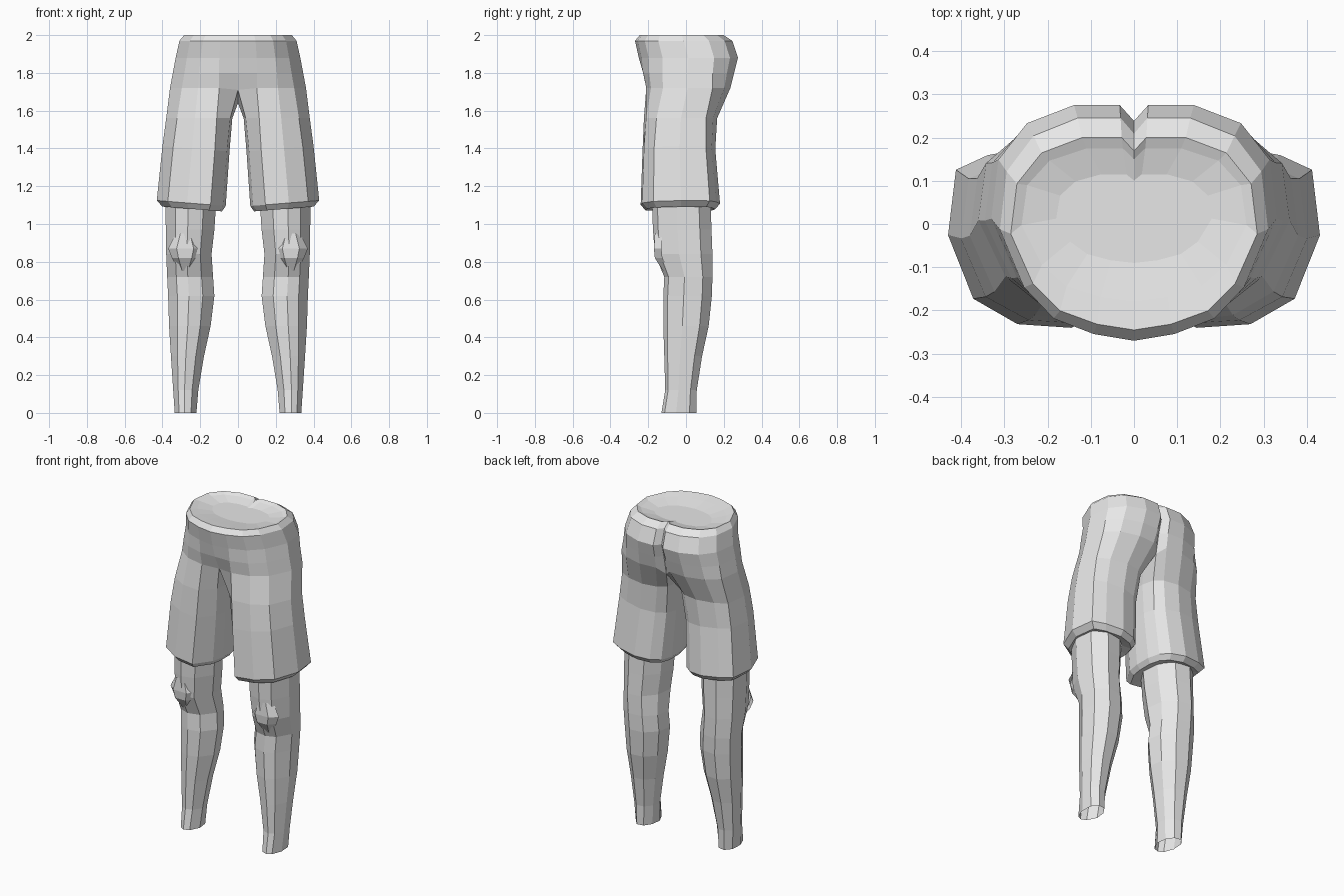
import bpy
import bmesh

default_cube = bpy.data.objects.get("Cube")
if default_cube:
    bpy.data.objects.remove(default_cube, do_unlink=True)

# One plain grey for everything
grey = bpy.data.materials.new("light_grey")
grey.use_nodes = True
colour = (0.8, 0.8, 0.8, 1)
grey.diffuse_color = colour
grey.node_tree.nodes["Principled BSDF"].inputs["Base Color"].default_value = colour


def place(profile, inner, outer, front, back):
    """Stretch a unit cross-section to the given extents."""
    return [(inner + u * (outer - inner), front + v * (back - front))
            for u, v in profile]


def blend_profiles(first, second, amount):
    """Mix two cross-sections point by point."""
    return [(a[0] + (b[0] - a[0]) * amount, a[1] + (b[1] - a[1]) * amount)
            for a, b in zip(first, second)]


def loft(name, rings, skip_face=None, cap_points=0):
    """Join rings into flat faces, then mirror the half across x."""
    bm = bmesh.new()
    loops = [[bm.verts.new(point) for point in ring] for ring in rings]
    count = len(rings[0])
    for level, (upper, lower) in enumerate(zip(loops, loops[1:])):
        for i in range(count):
            j = (i + 1) % count
            if skip_face and skip_face(level, i):
                continue
            bm.faces.new((upper[i], upper[j], lower[j], lower[i]))
    if cap_points:
        bm.faces.new(loops[0][:cap_points])
    loose = [vert for vert in bm.verts if not vert.link_faces]
    bmesh.ops.delete(bm, geom=loose, context="VERTS")
    bmesh.ops.recalc_face_normals(bm, faces=bm.faces)
    mesh = bpy.data.meshes.new(name)
    bm.to_mesh(mesh)
    bm.free()
    mesh.materials.append(grey)
    part = bpy.data.objects.new(name, mesh)
    bpy.context.collection.objects.link(part)
    mirror = part.modifiers.new("mirror", "MIRROR")
    mirror.use_clip = True
    mirror.merge_threshold = 0.001
    return part


# Half cross-sections: front centre, round the outside, back centre, inner side
pelvis_profile = [(0, 0), (.3, .03), (.6, .1), (.82, .24), (1, .5), (.95, .76),
                  (.75, .92), (.42, 1), (.1, 1), (0, .93), (0, .65), (0, .35)]
thigh_profile = [(.04, .26), (.22, 0), (.56, .02), (.84, .16), (1, .51), (.95, .87),
                 (.75, .95), (.45, 1), (.2, .95), (.06, .85), (0, .68), (0, .45)]

# Shorts levels: height, inner, outer, front, back, share of thigh shape
shorts_levels = [
    (1.975, 0, .18, -.09, .115, 0),
    (1.99, 0, .26, -.18, .175, 0),
    (2, 0, .285, -.245, .2, 0),
    (1.97, 0, .31, -.27, .245, 0),
    (1.88, 0, .33, -.25, .275, 0),
    (1.8, 0, .345, -.24, .255, .1),
    (1.72, 0, .36, -.22, .235, .3),
    (1.56, .03, .38, -.225, .165, .8),
    (1.4, .045, .4, -.23, .155, 1),
    (1.11, .065, .43, -.24, .18, 1),
    (1.08, .085, .4, -.215, .155, 1),
    (1.09, .14, .36, -.16, .115, 1),
]
crotch_level = 6
crotch_drop = {0: .01, 9: .04, 10: .08, 11: .08}
inner_columns = (9, 10, 11)

shorts_rings = []
for level, (z, inner, outer, front, back, share) in enumerate(shorts_levels):
    profile = blend_profiles(pelvis_profile, thigh_profile, share)
    ring = []
    for i, (x, y) in enumerate(place(profile, inner, outer, front, back)):
        height = z
        if level <= crotch_level and (i == 0 or i in inner_columns):
            x = 0
        if level == crotch_level:
            height -= crotch_drop.get(i, 0)
        if share == 1:
            height += .08 * (x - .25)  # hem rises towards the outside
        ring.append((x, y, height))
    shorts_rings.append(ring)

loft("shorts", shorts_rings,
     lambda level, i: level < crotch_level and i in inner_columns,
     cap_points=10)

# Lower legs: height, inner, outer, front, back
shin_profile = [(.25, .07), (.55, 0), (.8, .09), (1, .42), (.96, .8),
                (.68, 1), (.32, .96), (.06, .72), (0, .38)]
leg_levels = [
    (1.12, .115, .385, -.18, .13),
    (.97, .125, .382, -.175, .135),
    (.84, .14, .38, -.165, .14),
    (.72, .132, .375, -.115, .14),
    (.62, .125, .37, -.12, .137),
    (.46, .145, .365, -.12, .12),
    (.3, .18, .355, -.115, .085),
    (.12, .21, .343, -.11, .057),
    (0, .22, .335, -.13, .055),
]
loft("lower_legs", [[(x, y, z) for x, y in place(shin_profile, *extents)]
                    for z, *extents in leg_levels])

# Kneecaps: a shallow raised pad, widest in the middle
knee_levels = [(.95, .05, -.165), (.87, .09, -.17), (.82, .07, -.165), (.75, .03, -.12)]
loft("kneecaps", [[(.28 - width, front + .04, z), (.28 - width / 2, front, z),
                   (.28 + width / 2, front, z), (.28 + width, front + .04, z)]
                  for z, width, front in knee_levels],
     lambda level, i: i == 3)
